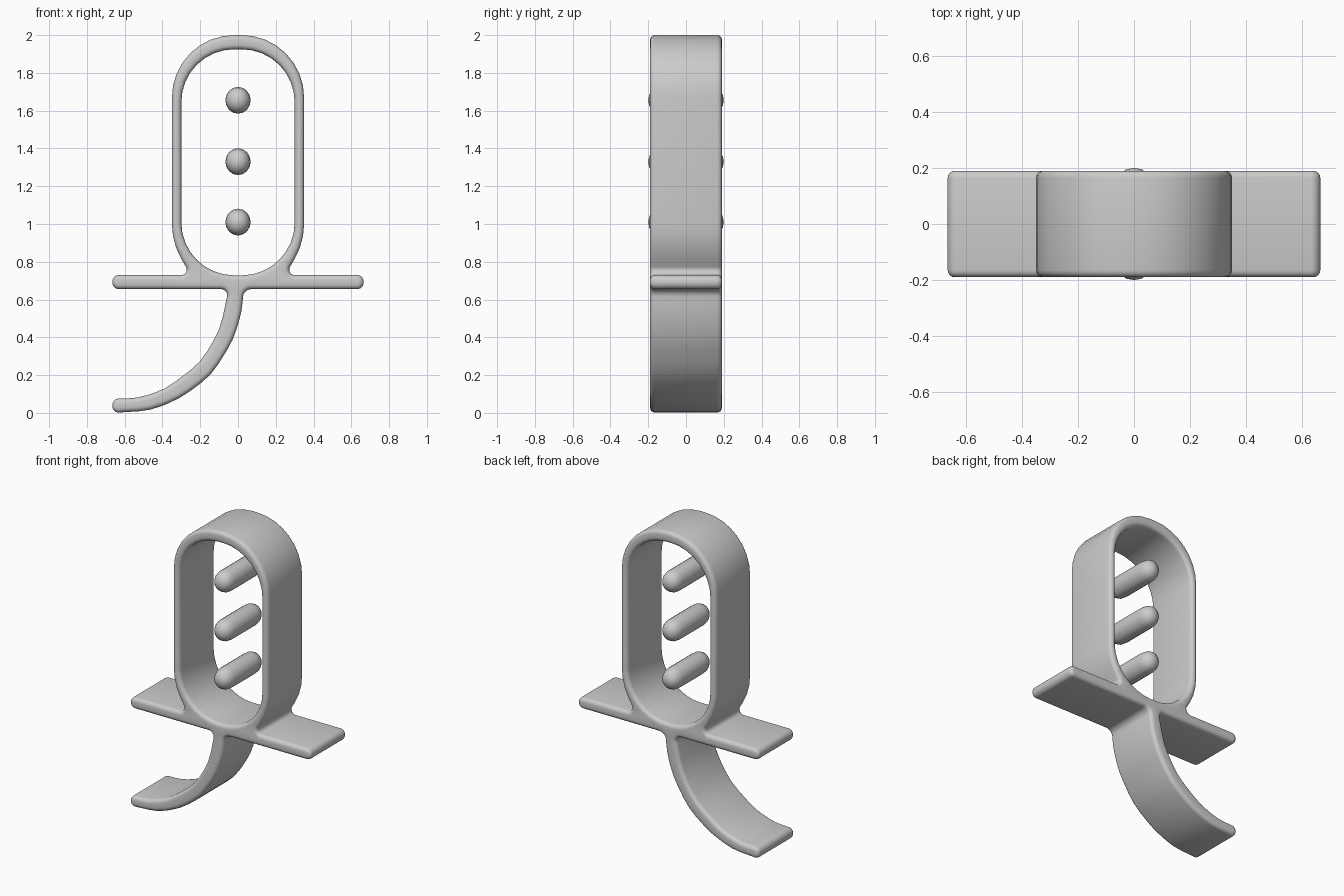
import bpy, bmesh, math
from mathutils import Vector

if "Cube" in bpy.data.objects:
    bpy.data.objects.remove(bpy.data.objects["Cube"], do_unlink=True)

grey = bpy.data.materials.new("light grey")
grey.use_nodes = True
grey.diffuse_color = (0.6, 0.6, 0.6, 1)
grey.node_tree.nodes["Principled BSDF"].inputs["Base Color"].default_value = (0.6, 0.6, 0.6, 1)

HALF_DEPTH = 0.19
EDGE = 0.025


def finish(bm, name):
    """Turn a bmesh into a smooth, coloured object."""
    bmesh.ops.recalc_face_normals(bm, faces=bm.faces[:])
    mesh = bpy.data.meshes.new(name)
    bm.to_mesh(mesh)
    bm.free()
    mesh.materials.append(grey)
    obj = bpy.data.objects.new(name, mesh)
    bpy.context.collection.objects.link(obj)
    bpy.ops.object.select_all(action='DESELECT')
    obj.select_set(True)
    bpy.context.view_layer.objects.active = obj
    bpy.ops.object.shade_smooth_by_angle(angle=math.radians(40))
    return obj


def rounded(corners):
    """Round each corner (x, z, cut length) of a closed outline with an arc."""
    out = []
    for i, (x, z, cut) in enumerate(corners):
        p = Vector((x, z))
        a = (Vector(corners[i - 1][:2]) - p).normalized()
        b = (Vector(corners[(i + 1) % len(corners)][:2]) - p).normalized()
        half = a.angle(b) / 2
        centre = p + (a + b).normalized() * cut / math.cos(half)
        start, end = p + a * cut - centre, p + b * cut - centre
        radius = start.length
        steps = max(2, round((math.pi - 2 * half) / 0.2))
        for k in range(steps + 1):
            out.append(centre + start.normalized().slerp(end.normalized(), k / steps) * radius)
    return out


def inset(points, dist):
    """Shift an outline to its right-hand side, which is the solid side."""
    out = []
    for i, p in enumerate(points):
        d1 = (p - points[i - 1]).normalized()
        d2 = (points[(i + 1) % len(points)] - p).normalized()
        n1, n2 = Vector((d1.y, -d1.x)), Vector((d2.y, -d2.x))
        n = (n1 + n2).normalized()
        out.append(p + n * dist / max(0.5, n.dot(n1)))
    return out


def extruded(outlines, name):
    """Solid slab with rounded edges; later outlines are holes."""
    bm = bmesh.new()
    steps = 4
    arcs = [k / steps * math.pi / 2 for k in range(steps + 1)]
    levels = [(EDGE * (1 - math.sin(t)), -HALF_DEPTH + EDGE * (1 - math.cos(t))) for t in arcs]
    levels += [(d, -y) for d, y in reversed(levels)]
    caps = [[], []]
    for outline in outlines:
        rings = [[bm.verts.new((p.x, y, p.y)) for p in inset(outline, d)] for d, y in levels]
        n = len(outline)
        for r0, r1 in zip(rings, rings[1:]):
            for i in range(n):
                j = (i + 1) % n
                bm.faces.new((r0[i], r0[j], r1[j], r1[i]))
        for cap, ring in zip(caps, (rings[0], rings[-1])):
            cap += [bm.edges.get((ring[i - 1], ring[i])) for i in range(n)]
    for cap, side in zip(caps, (-1, 1)):
        bmesh.ops.triangle_fill(bm, edges=cap, use_beauty=True, normal=(0, side, 0))
    return finish(bm, name)


# Loop, crossbar and curved tail share one fused silhouette
right_side = [(0.35, 2.0, 0.33), (0.35, 0.90, 0.1), (0.25, 0.73, 0.05),
              (0.665, 0.73, 0.035), (0.665, 0.655, 0.035)]
tail = [(0.03, 0.655, 0.04), (0.02, 0.535, 0.05), (-0.025, 0.386, 0.06),
        (-0.14, 0.2, 0.07), (-0.307, 0.075, 0.07), (-0.466, 0.012, 0.06),
        (-0.665, 0.0, 0.034), (-0.665, 0.075, 0.034), (-0.53, 0.078, 0.05),
        (-0.386, 0.125, 0.06), (-0.2, 0.265, 0.07), (-0.095, 0.44, 0.07),
        (-0.05, 0.655, 0.04)]
left_side = [(-x, z, c) for x, z, c in reversed(right_side)]
opening = [(0.3, 0.728, 0.28), (0.3, 1.925, 0.28), (-0.3, 1.925, 0.28), (-0.3, 0.728, 0.28)]
extruded([rounded(right_side + tail + left_side), rounded(opening)], "loop_crossbar_and_tail")

# Three floating rods with domed ends
for label, z in (("lower", 1.01), ("middle", 1.33), ("upper", 1.655)):
    bm = bmesh.new()
    profile = [(0.0, -0.2), (0.028, -0.195), (0.05, -0.178), (0.062, -0.155), (0.067, -0.12)]
    profile += [(r, -y) for r, y in reversed(profile)]
    verts = [bm.verts.new((r, y, 0)) for r, y in profile]
    edges = [bm.edges.new(pair) for pair in zip(verts, verts[1:])]
    bmesh.ops.spin(bm, geom=verts + edges, cent=(0, 0, 0), axis=(0, 1, 0),
                   angle=math.tau, steps=16, use_merge=True)
    bmesh.ops.remove_doubles(bm, verts=bm.verts[:], dist=0.0005)
    rod = finish(bm, label + "_rod")
    rod.location.z = z
    rod.scale.z = 1.06
